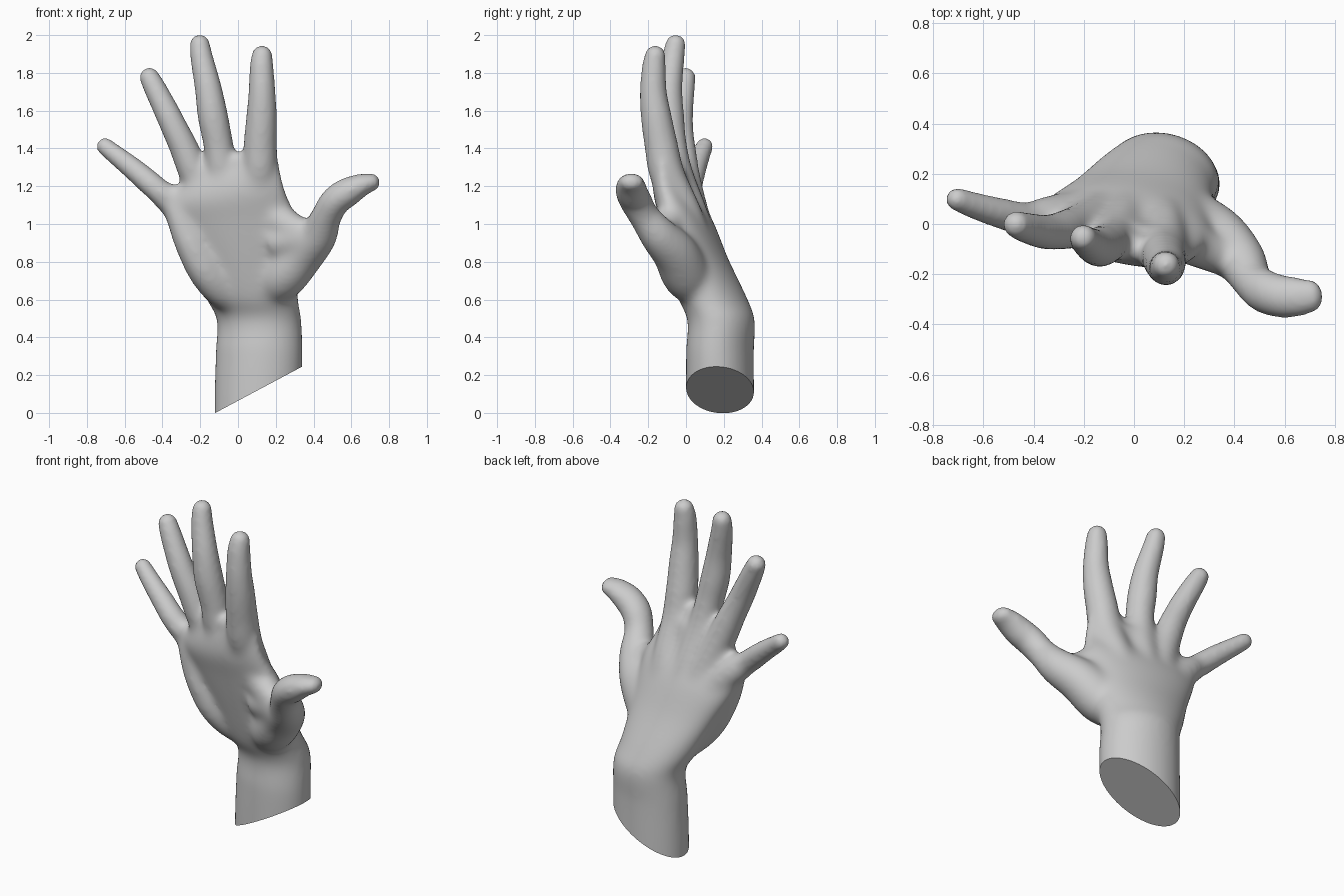
import bpy, bmesh, math
from mathutils import Vector


def spline(rows, steps=8):
    """Catmull-Rom through rows of numbers."""
    pts = [rows[0]] + rows + [rows[-1]]
    out = []
    for a, b, c, d in zip(pts, pts[1:], pts[2:], pts[3:]):
        for s in range(steps):
            t = s / steps
            out.append([0.5 * (2 * q + (r - p) * t + (2 * p - 5 * q + 4 * r - u) * t * t
                               + (3 * q - p - 3 * r + u) * t ** 3)
                        for p, q, r, u in zip(a, b, c, d)])
    return out + [list(rows[-1])]


def loft(bm, rings):
    """Skin closed rings of points and cap both ends."""
    vs = [[bm.verts.new(p) for p in ring] for ring in rings]
    n = len(vs[0])
    for a, b in zip(vs, vs[1:]):
        for i in range(n):
            bm.faces.new((a[i], a[(i + 1) % n], b[(i + 1) % n], b[i]))
    bm.faces.new(vs[0][::-1])
    bm.faces.new(vs[-1])


def finger(bm, rows, n=24):
    """Tube along x, y, z, radius (and depth factor) rows with a domed tip."""
    pts = [(Vector(p[:3]), p[3], p[4] if len(p) > 4 else 1) for p in spline(rows)]
    end, r, f = pts[-1]
    d = (end - pts[-3][0]).normalized()
    for k in range(1, 7):
        a = k / 6 * math.pi * 0.48
        pts.append((end + d * r * math.sin(a), r * math.cos(a), f))
    rings = []
    for i, (c, r, f) in enumerate(pts):
        t = (pts[min(i + 1, len(pts) - 1)][0] - pts[max(i - 1, 0)][0]).normalized()
        u = t.cross(Vector((0, -1, 0))).normalized()
        v = t.cross(u) * f
        rings.append([c + (u * math.cos(2 * math.pi * j / n)
                           + v * math.sin(2 * math.pi * j / n)) * r for j in range(n)])
    loft(bm, rings)


def slab(bm, rows, n=40):
    """Loft flattened ovals: left x, y, z, right x, y, z, half thickness."""
    rings = []
    for s in spline(rows):
        a, b, h = Vector(s[:3]), Vector(s[3:6]), s[6]
        mid, half = (a + b) / 2, (b - a) / 2
        nrm = Vector((-half.y, half.x, 0)).normalized() * h
        rings.append([mid + half * math.cos(2 * math.pi * j / n)
                      + nrm * math.sin(2 * math.pi * j / n) for j in range(n)])
    loft(bm, rings)


bm = bmesh.new()

# wrist and palm
slab(bm, [
    (-0.123, 0.22, -0.15, 0.336, 0.14, -0.15, 0.178),
    (-0.121, 0.22, 0.10, 0.336, 0.14, 0.10, 0.178),
    (-0.114, 0.23, 0.32, 0.338, 0.13, 0.32, 0.176),
    (-0.108, 0.24, 0.49, 0.33, 0.13, 0.49, 0.174),
    (-0.17, 0.20, 0.61, 0.315, 0.08, 0.61, 0.178),
    (-0.27, 0.125, 0.81, 0.315, 0.005, 0.82, 0.152),
    (-0.36, 0.075, 0.98, 0.30, -0.065, 1.04, 0.132),
    (-0.40, 0.035, 1.09, 0.245, -0.125, 1.20, 0.106),
    (-0.35, 0.01, 1.18, 0.210, -0.13, 1.35, 0.080),
])

# fleshy edge of the palm, little finger side
finger(bm, [(-0.33, 0.0, 1.09, 0.065), (-0.265, 0.0, 0.93, 0.085), (-0.18, 0.02, 0.77, 0.098),
            (-0.10, 0.06, 0.67, 0.10), (-0.03, 0.10, 0.61, 0.09)])

# thumb with its fleshy base
finger(bm, [
    (0.13, 0.10, 0.62, 0.08, 1), (0.225, 0.01, 0.715, 0.128, 1), (0.335, -0.055, 0.84, 0.122, 1),
    (0.42, -0.14, 0.935, 0.102, 1), (0.467, -0.22, 1.04, 0.081, 1),
    (0.515, -0.265, 1.12, 0.079, 1.08), (0.58, -0.287, 1.168, 0.077, 1.1),
    (0.65, -0.291, 1.204, 0.062, 1.25), (0.703, -0.287, 1.220, 0.048, 1.35)])

# index finger
finger(bm, [
    (0.12, 0.10, 0.82, 0.06), (0.12, 0.01, 1.05, 0.08), (0.115, -0.095, 1.25, 0.095),
    (0.118, -0.132, 1.42, 0.088), (0.125, -0.158, 1.57, 0.081), (0.127, -0.173, 1.70, 0.071),
    (0.125, -0.17, 1.83, 0.063), (0.127, -0.163, 1.89, 0.055)])

# middle finger
finger(bm, [
    (0.03, 0.13, 0.82, 0.06), (-0.04, 0.04, 1.05, 0.08), (-0.080, -0.045, 1.25, 0.09),
    (-0.104, -0.075, 1.42, 0.079), (-0.133, -0.09, 1.57, 0.080), (-0.158, -0.09, 1.72, 0.071),
    (-0.192, -0.068, 1.88, 0.060), (-0.202, -0.055, 1.95, 0.053)])

# ring finger
finger(bm, [
    (-0.05, 0.14, 0.82, 0.06), (-0.14, 0.055, 1.04, 0.075), (-0.22, -0.005, 1.24, 0.085),
    (-0.285, -0.025, 1.40, 0.076), (-0.337, -0.032, 1.51, 0.070),
    (-0.380, -0.028, 1.60, 0.066), (-0.44, -0.012, 1.72, 0.059), (-0.468, -0.002, 1.775, 0.053)])

# little finger
finger(bm, [
    (-0.12, 0.14, 0.82, 0.06), (-0.22, 0.07, 0.98, 0.075), (-0.34, 0.035, 1.105, 0.079),
    (-0.43, 0.02, 1.185, 0.067), (-0.54, 0.045, 1.28, 0.060), (-0.64, 0.075, 1.360, 0.052),
    (-0.703, 0.098, 1.410, 0.046)])

# webs between the fingers and beside the thumb
for a, b in (((-0.01, -0.02, 1.15, 0.06), (0.002, -0.095, 1.325, 0.058)),
             ((-0.13, 0.0, 1.12, 0.06), (-0.182, -0.045, 1.265, 0.058)),
             ((-0.26, 0.03, 1.05, 0.06), (-0.335, 0.01, 1.155, 0.056)),
             ((0.20, -0.07, 1.03, 0.09), (0.325, -0.12, 0.965, 0.075)),
             ((0.18, -0.06, 0.90, 0.09), (0.35, -0.12, 0.93, 0.085))):
    finger(bm, [a, b])

bmesh.ops.recalc_face_normals(bm, faces=bm.faces)
mesh = bpy.data.meshes.new("hand")
bm.to_mesh(mesh)
bm.free()
hand = bpy.data.objects.new("hand", mesh)
bpy.context.collection.objects.link(hand)
bpy.context.view_layer.objects.active = hand
hand.select_set(True)

# melt the parts into one skin
remesh = hand.modifiers.new("remesh", "REMESH")
remesh.mode = "VOXEL"
remesh.voxel_size = 0.012
bpy.ops.object.modifier_apply(modifier="remesh")

# soften everything a little and the palm more
palm = hand.vertex_groups.new(name="palm")
for v in hand.data.vertices:
    d = (v.co - Vector((-0.02, 0, 0.90))).length
    w = max(0, min(1, (0.55 - d) / 0.15))
    if w > 0:
        palm.add([v.index], w, "REPLACE")
for name, count, group in (("soft", 10, ""), ("soft_palm", 50, "palm")):
    smooth = hand.modifiers.new(name, "SMOOTH")
    smooth.factor = 0.5
    smooth.iterations = count
    smooth.vertex_group = group
    bpy.ops.object.modifier_apply(modifier=name)

# slanted cut through the forearm
bm = bmesh.new()
bm.from_mesh(hand.data)
cut = bmesh.ops.bisect_plane(bm, geom=bm.verts[:] + bm.edges[:] + bm.faces[:],
                             plane_co=(-0.12, 0, 0.0), plane_no=(-0.533, 0, 1), clear_inner=True)
rim = [e for e in cut["geom_cut"] if isinstance(e, bmesh.types.BMEdge)]
bmesh.ops.contextual_create(bm, geom=rim)
bmesh.ops.recalc_face_normals(bm, faces=bm.faces)
bm.to_mesh(hand.data)
bm.free()
bpy.ops.object.shade_smooth_by_angle(angle=math.radians(40))
